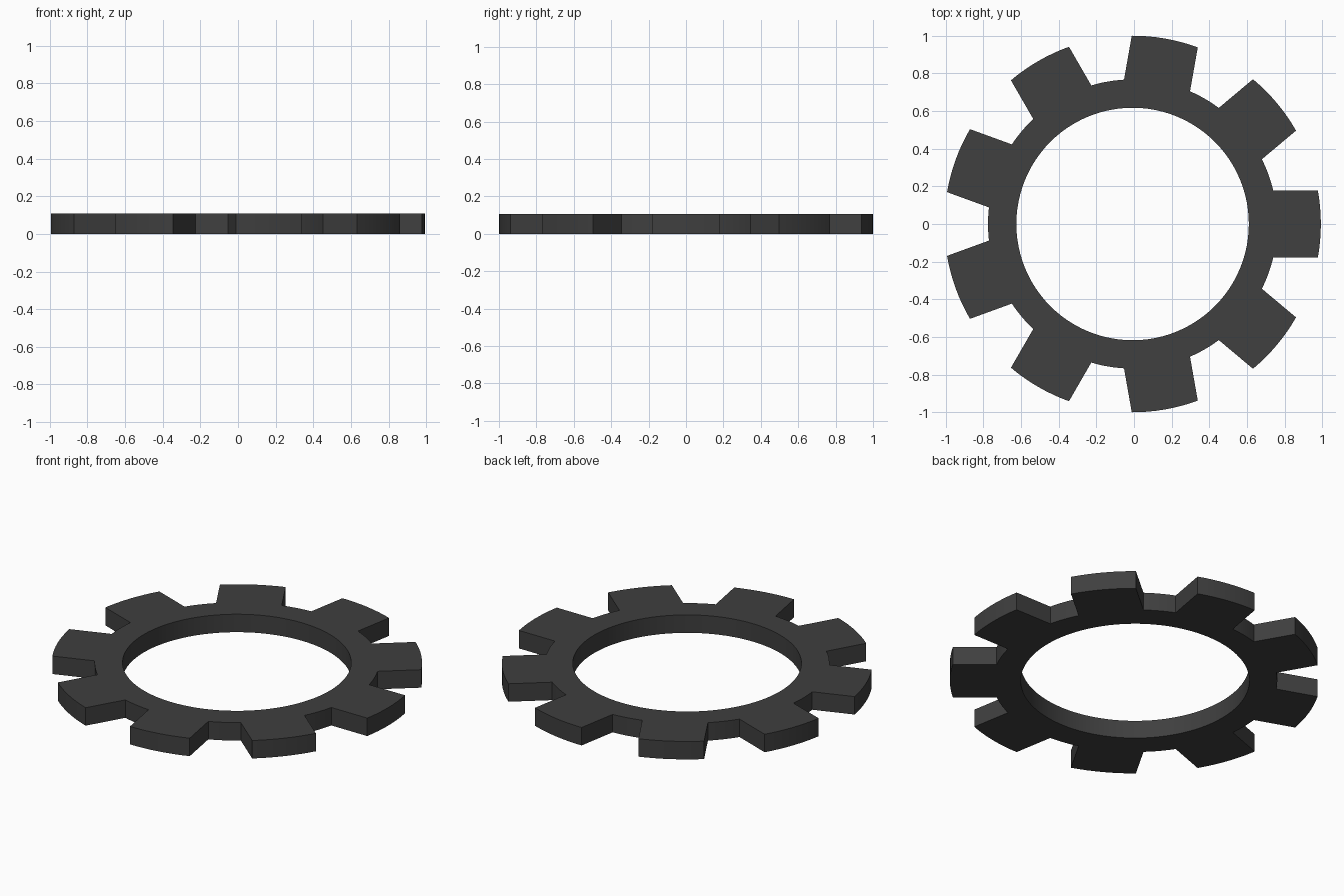
import bpy, bmesh
from math import sin, cos, asin, pi, tau

if "Cube" in bpy.data.objects:
    bpy.data.objects.remove(bpy.data.objects["Cube"])

TEETH, CX = 9, -0.0075
R_TIP, R_ROOT, R_HOLE = 1.0, 0.768, 0.6175
HALF_W, THICK = 0.178, 0.107


def arc(r, a0, a1, n):
    return [(CX + r * cos(a0 + (a1 - a0) * i / n), r * sin(a0 + (a1 - a0) * i / n))
            for i in range(n + 1)]


# Toothed outline: parallel-sided teeth joined by root arcs
tip, root = asin(HALF_W / R_TIP), asin(HALF_W / R_ROOT)
pitch = tau / TEETH
outline = []
for k in range(TEETH):
    a = k * pitch
    outline += arc(R_TIP, a - tip, a + tip, 8)
    outline += arc(R_ROOT, a + root, a + pitch - root, 6)
hole = arc(R_HOLE, 0, tau, 96)[:-1]

# Fill between the outline and the hole, then thicken
bm = bmesh.new()
edges = []
for loop in (outline, hole):
    vs = [bm.verts.new((x, y, 0)) for x, y in loop]
    edges += [bm.edges.new((vs[i - 1], vs[i])) for i in range(len(vs))]
bmesh.ops.triangle_fill(bm, use_beauty=True, edges=edges, normal=(0, 0, 1))
ext = bmesh.ops.extrude_face_region(bm, geom=bm.faces[:], use_keep_orig=True)
bmesh.ops.translate(bm, vec=(0, 0, THICK),
                    verts=[g for g in ext["geom"] if isinstance(g, bmesh.types.BMVert)])
bmesh.ops.recalc_face_normals(bm, faces=bm.faces[:])

mesh = bpy.data.meshes.new("gear_ring")
bm.to_mesh(mesh)
bm.free()
gear = bpy.data.objects.new("gear_ring", mesh)
bpy.context.collection.objects.link(gear)

# Dark grey finish
mat = bpy.data.materials.new("dark_grey")
mat.diffuse_color = (0.05, 0.05, 0.05, 1)
mat.use_nodes = True
mat.node_tree.nodes["Principled BSDF"].inputs["Base Color"].default_value = mat.diffuse_color
mesh.materials.append(mat)

# Smooth arcs, sharp corners
bpy.context.view_layer.objects.active = gear
gear.select_set(True)
bpy.ops.object.shade_smooth_by_angle(angle=pi / 6)
